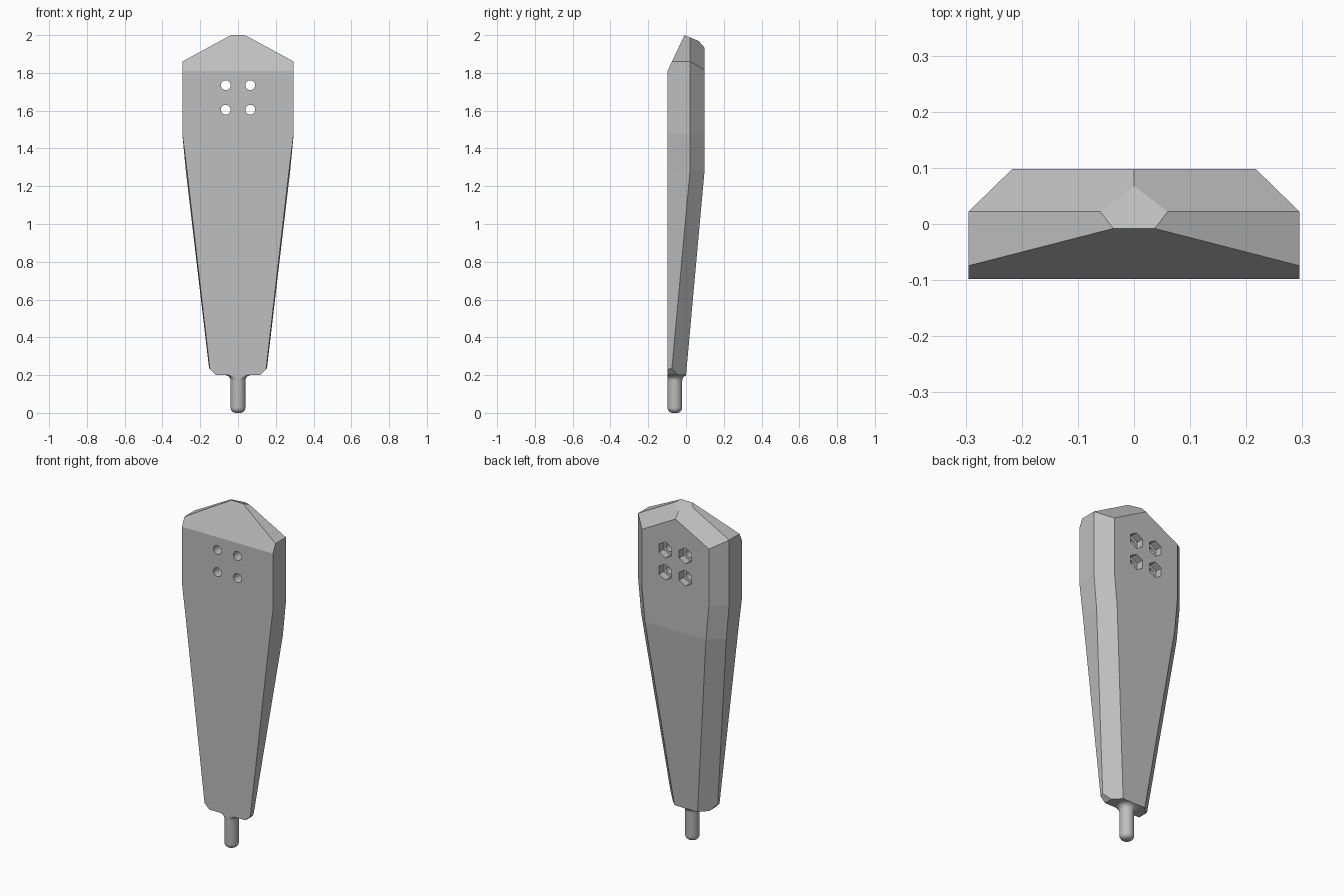
import bpy, bmesh, math
from mathutils import Vector, Matrix

cube = bpy.data.objects.get("Cube")
if cube:
    bpy.data.objects.remove(cube, do_unlink=True)

grey = bpy.data.materials.new("plain grey")
grey.use_nodes = True
colour = (0.52, 0.52, 0.52, 1)
grey.diffuse_color = colour
grey.node_tree.nodes["Principled BSDF"].inputs["Base Color"].default_value = colour


def make_object(name, bm):
    bmesh.ops.recalc_face_normals(bm, faces=bm.faces)
    mesh = bpy.data.meshes.new(name)
    bm.to_mesh(mesh)
    bm.free()
    mesh.materials.append(grey)
    obj = bpy.data.objects.new(name, mesh)
    bpy.context.collection.objects.link(obj)
    return obj


def activate(obj):
    bpy.ops.object.select_all(action='DESELECT')
    obj.select_set(True)
    bpy.context.view_layer.objects.active = obj


def slice_off(bm, point, normal):
    """Remove everything beyond a plane and cap the cut."""
    cut = bmesh.ops.bisect_plane(bm, geom=bm.verts[:] + bm.edges[:] + bm.faces[:], dist=1e-5,
                                 plane_co=point, plane_no=Vector(normal).normalized(),
                                 clear_outer=True)["geom_cut"]
    bmesh.ops.holes_fill(bm, edges=[e for e in cut if isinstance(e, bmesh.types.BMEdge)])


# Tapered body lofted from six-sided sections:
# height, front half width, side half width, side y, back half width, back y
FRONT = -0.098
sections = [
    (0.20, 0.145, 0.149, -0.078, 0.075, 0.0),
    (1.28, 0.270, 0.276, 0.021, 0.198, 0.098),
    (1.48, 0.295, 0.295, 0.022, 0.217, 0.098),
    (2.10, 0.295, 0.295, 0.022, 0.217, 0.098),
]
bm = bmesh.new()
rings = []
for z, front, side, side_y, back, back_y in sections:
    half = [(front, FRONT), (side, side_y), (back, back_y)]
    outline = half + [(-x, y) for x, y in reversed(half)]
    rings.append([bm.verts.new((x, y, z)) for x, y in outline])
for low, high in zip(rings, rings[1:]):
    for i in range(6):
        j = (i + 1) % 6
        bm.faces.new((low[i], low[j], high[j], high[i]))
bm.faces.new(rings[0])
bm.faces.new(rings[-1])

# Faceted crown and clipped bottom corners
slice_off(bm, (0, FRONT, 1.81), (0, -0.19, 0.09))
for s in (-1, 1):
    roof = Vector((s * 0.14, 0, 0.258)).normalized()
    shoulder = (s * 0.295, 0.022, 1.86)
    slice_off(bm, shoulder, roof)
    slice_off(bm, shoulder, roof + Vector((0, 1, 0)))
    slice_off(bm, (s * 0.148, 0, 0.23), (s, 0, -1))
slice_off(bm, (0, -0.008, 2.0), (0, 0.417, 1))
body = make_object("body", bm)


# Four round holes with hexagonal pockets at the back
def add_cutter(name, sides, radius, y_start, y_end):
    bm = bmesh.new()
    for x in (-0.065, 0.065):
        for z in (1.605, 1.735):
            place = (Matrix.Translation((x, (y_start + y_end) / 2, z))
                     @ Matrix.Rotation(math.pi / 2, 4, 'X'))
            bmesh.ops.create_cone(bm, cap_ends=True, segments=sides, radius1=radius,
                                  radius2=radius, depth=y_end - y_start, matrix=place)
    return make_object(name, bm)


for cutter in (add_cutter("hex_pocket_cutter", 6, 0.047, 0.055, 0.2),
               add_cutter("round_hole_cutter", 32, 0.026, -0.2, 0.15)):
    cutter.hide_render = True
    activate(body)
    mod = body.modifiers.new("holes", 'BOOLEAN')
    mod.operation = 'DIFFERENCE'
    mod.solver = 'EXACT'
    mod.object = cutter
    bpy.ops.object.modifier_apply(modifier=mod.name)
    bpy.data.objects.remove(cutter, do_unlink=True)

# Round-ended pin with a flared root, lathed and kept within the body depth
pin_r, tip, flare = 0.039, 0.028, 0.03
profile = [(0, 0)]
for i in range(7):
    a = i / 6 * math.pi / 2
    profile.append((pin_r - tip + tip * math.sin(a), tip - tip * math.cos(a)))
for i in range(7):
    a = i / 6 * math.pi / 2
    profile.append((pin_r + flare - flare * math.cos(a), 0.2 - flare + flare * math.sin(a)))
profile.append((0, 0.205))
bm = bmesh.new()
verts = [bm.verts.new((r, 0, z)) for r, z in profile]
edges = [bm.edges.new(pair) for pair in zip(verts, verts[1:])]
bmesh.ops.spin(bm, geom=verts + edges, cent=(0, 0, 0), axis=(0, 0, 1),
               angle=2 * math.pi, steps=32)
bmesh.ops.remove_doubles(bm, verts=bm.verts, dist=1e-4)
for v in bm.verts:
    v.co.y = min(max(v.co.y - 0.059, FRONT), 0.0)
pin = make_object("pin", bm)
activate(pin)
bpy.ops.object.shade_smooth_by_angle(angle=math.radians(35))
